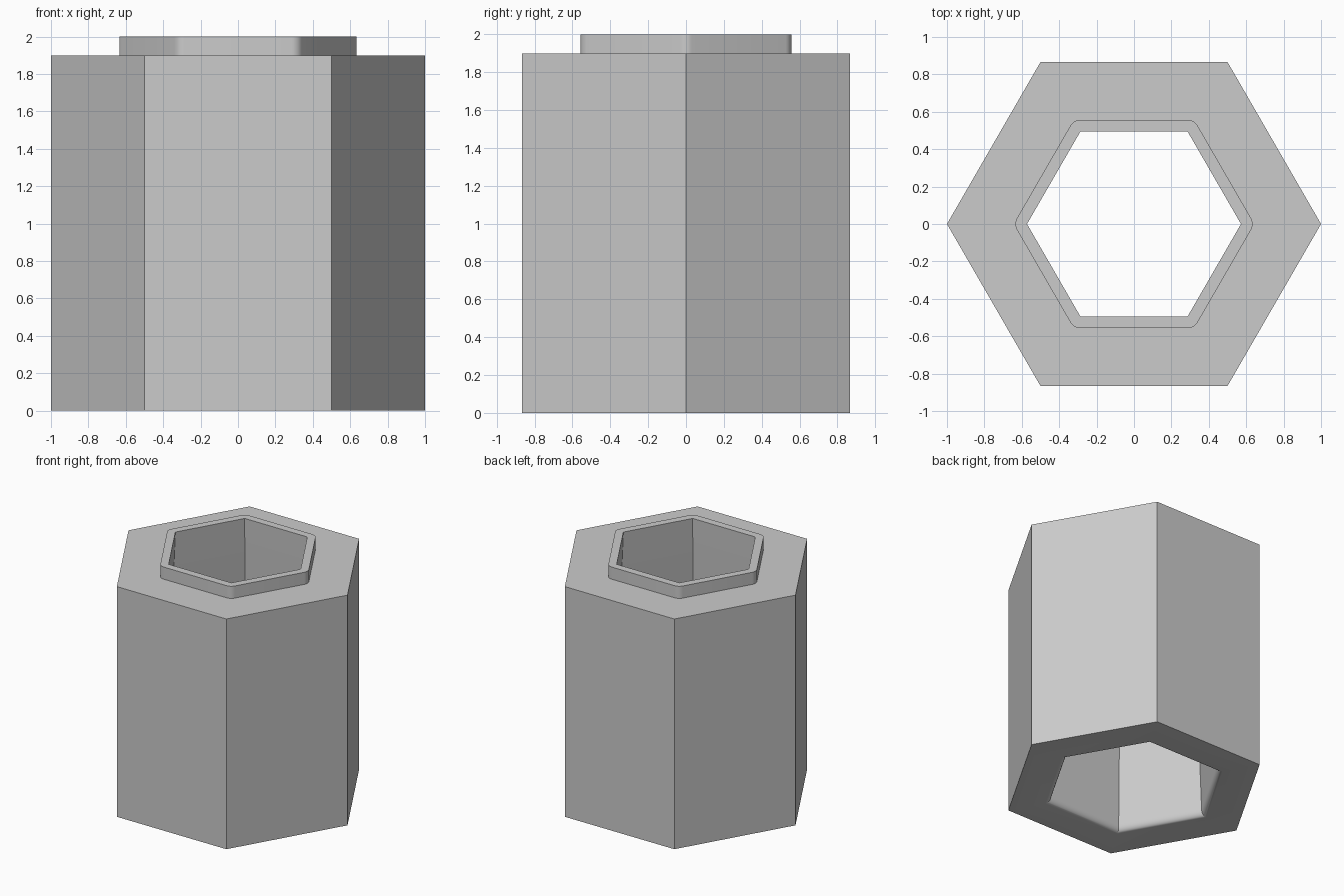
import bpy, bmesh
from math import sin, cos, pi, radians

cube = bpy.data.objects.get("Cube")
if cube:
    bpy.data.objects.remove(cube, do_unlink=True)

STEPS = 6            # segments per rounded corner or fillet
HOLE_TOP = 0.572     # corner radius of the bore at the rim
HOLE_LOW = 0.66      # corner radius of the bore above the fillet
FILLET_W, FILLET_H = 0.045, 0.06
LIP = 0.062          # wall thickness of the raised rim
SHOULDER = 1.9

grey = bpy.data.materials.new("light grey")
grey.use_nodes = True
colour = (0.6, 0.6, 0.6, 1)
grey.diffuse_color = colour
grey.node_tree.nodes["Principled BSDF"].inputs["Base Color"].default_value = colour


def hex_ring(bm, radius, z, rounding=0.0):
    """Hexagon with corners at the given radius, offset outward by rounding."""
    ring = []
    for corner in range(6):
        a = corner * pi / 3
        for i in range(STEPS + 1):
            b = a + pi / 3 * (i / STEPS - 0.5)
            ring.append(bm.verts.new((radius * cos(a) + rounding * cos(b),
                                      radius * sin(a) + rounding * sin(b), z)))
    return ring


# Cross-section from the outer foot, over the rim, down the bore to the fillet
section = [(1, 0, 0), (1, SHOULDER, 0), (HOLE_TOP, SHOULDER, LIP),
           (HOLE_TOP, 2, LIP), (HOLE_TOP, 2, 0)]
for i in range(STEPS + 1):
    t = i / STEPS * pi / 2
    section.append((HOLE_LOW + FILLET_W * (1 - cos(t)), FILLET_H * (1 - sin(t)), 0))

# Hollow hexagonal body, lofted around the closed section
bm = bmesh.new()
rings = [hex_ring(bm, *s) for s in section]
for k, low in enumerate(rings):
    high = rings[(k + 1) % len(rings)]
    for j in range(len(low)):
        n = (j + 1) % len(low)
        bm.faces.new((low[j], low[n], high[n], high[j]))
bmesh.ops.remove_doubles(bm, verts=bm.verts, dist=1e-4)
bmesh.ops.recalc_face_normals(bm, faces=bm.faces)

mesh = bpy.data.meshes.new("hexagonal_sleeve")
bm.to_mesh(mesh)
bm.free()
mesh.materials.append(grey)
sleeve = bpy.data.objects.new("hexagonal_sleeve", mesh)
bpy.context.collection.objects.link(sleeve)

bpy.ops.object.select_all(action='DESELECT')
sleeve.select_set(True)
bpy.context.view_layer.objects.active = sleeve
bpy.ops.object.shade_smooth_by_angle(angle=radians(30))
